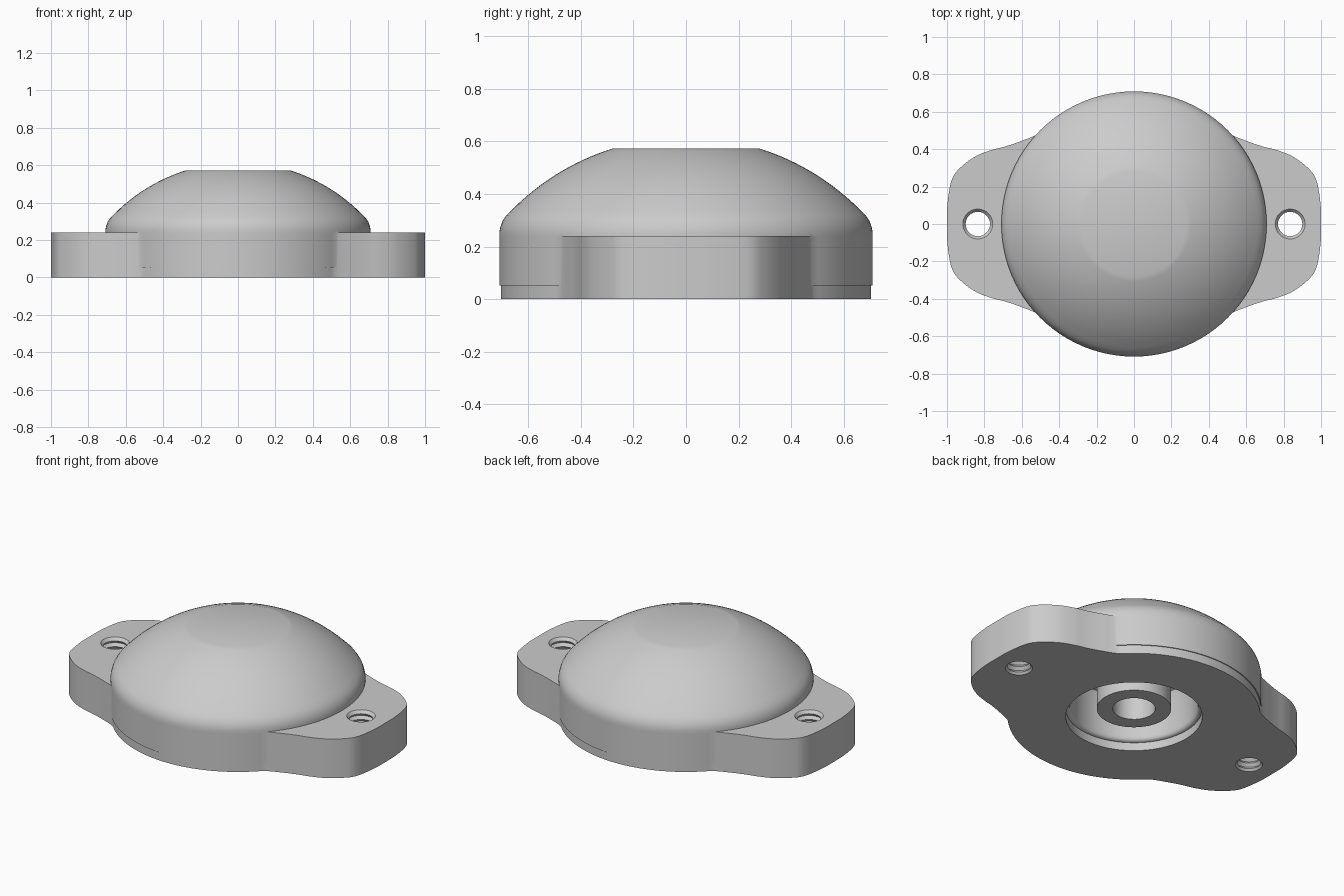
import bpy
import bmesh
from math import cos, sin, pi, radians, sqrt
from mathutils import Vector

if "Cube" in bpy.data.objects:
    bpy.data.objects.remove(bpy.data.objects["Cube"], do_unlink=True)

grey = bpy.data.materials.new("light_grey")
grey.use_nodes = True
colour = (0.6, 0.6, 0.6, 1)
grey.diffuse_color = colour
grey.node_tree.nodes["Principled BSDF"].inputs["Base Color"].default_value = colour


def finish(name, bm):
    bmesh.ops.recalc_face_normals(bm, faces=bm.faces)
    mesh = bpy.data.meshes.new(name)
    bm.to_mesh(mesh)
    bm.free()
    mesh.materials.append(grey)
    obj = bpy.data.objects.new(name, mesh)
    bpy.context.collection.objects.link(obj)
    return obj


def lathe(name, profile, steps, x=0):
    """Closed solid turned about a vertical axis; the profile ends lie on the axis."""
    bm = bmesh.new()
    verts = [bm.verts.new((r, 0, z)) for r, z in profile]
    edges = [bm.edges.new(pair) for pair in zip(verts, verts[1:])]
    bmesh.ops.spin(bm, geom=verts + edges, cent=(0, 0, 0), axis=(0, 0, 1),
                   angle=2 * pi, steps=steps, use_merge=True)
    bmesh.ops.remove_doubles(bm, verts=bm.verts, dist=1e-5)
    bmesh.ops.translate(bm, verts=bm.verts, vec=(x, 0, 0))
    return finish(name, bm)


def smooth_path(points, steps=7):
    """Catmull-Rom curve through the inner points."""
    p = [Vector(q) for q in points]
    path = []
    for a, b, c, d in zip(p, p[1:], p[2:], p[3:]):
        for i in range(steps):
            t = i / steps
            path.append(0.5 * (2 * b + (c - a) * t + (2 * a - 5 * b + 4 * c - d) * t * t
                               + (3 * b - a - 3 * c + d) * t ** 3))
    return path + [p[-2]]


def combine(target, other, operation):
    mod = target.modifiers.new(operation.lower(), 'BOOLEAN')
    mod.operation = operation
    mod.solver = 'EXACT'
    mod.object = other
    other.hide_render = True


# Base plate: round centre flowing into two mounting ears
R = 0.703
ear = smooth_path([(1, -0.1), (1, 0), (0.997, 0.11), (0.975, 0.235), (0.93, 0.3),
                   (0.85, 0.36), (0.77, 0.393), (0.69, 0.414), (0.61, 0.441),
                   (0.51, 0.484), (0.43, 0.556)])
arc = [Vector((R * cos(a), R * sin(a)))
       for a in (radians(43.5 + 46.5 * i / 24) for i in range(1, 25))]
quarter = ear + arc
half = quarter + [Vector((-v.x, v.y)) for v in reversed(quarter[:-1])]
outline = half + [Vector((v.x, -v.y)) for v in reversed(half[1:-1])]
bm = bmesh.new()
face = bm.faces.new([bm.verts.new((v.x, v.y, 0)) for v in outline])
top = bmesh.ops.extrude_face_region(bm, geom=[face])
bmesh.ops.translate(bm, vec=(0, 0, 0.24),
                    verts=[g for g in top["geom"] if isinstance(g, bmesh.types.BMVert)])
housing = finish("mounting_housing", bm)

# Dome: short cylinder, rounded shoulder, spherical cap with a flat top
SPHERE, CENTRE = 0.931, -0.316
cap = [(r, CENTRE + sqrt(SPHERE ** 2 - r * r))
       for r in (0.66 - 0.38 * i / 14 for i in range(15))]
shoulder = [(0.709, 0.255), (0.705, 0.275), (0.697, 0.297), (0.682, 0.319)]
dome = lathe("dome", [(0, 0.052), (0.709, 0.052), (0.709, 0.235)] + shoulder + cap
             + [(0, cap[-1][1])], 96)
combine(housing, dome, 'UNION')

# Underside cavity with a rounded lip, leaving a hollow central boss
cavity = lathe("cavity_cutter", [
    (0, -0.05), (0.38, -0.05), (0.38, 0.05), (0.372, 0.051), (0.363, 0.056),
    (0.357, 0.066), (0.355, 0.08), (0.355, 0.3), (0.345, 0.325), (0.32, 0.335),
    (0.207, 0.335), (0.207, 0.05), (0.118, 0.05), (0.118, 0.4), (0, 0.4)], 64)
combine(housing, cavity, 'DIFFERENCE')

# Threaded screw holes through both ears
PITCH = 0.035
thread = [(0.065 if i % 2 else 0.08, -0.04 + PITCH * i / 2) for i in range(19)]
thread = [(0, thread[0][1])] + thread + [(0, thread[-1][1])]
cutters = [lathe("screw_hole_cutter", thread, 32, x) for x in (-0.835, 0.835)]
for cutter in cutters:
    combine(housing, cutter, 'DIFFERENCE')

# Apply the cuts, remove the helpers and shade smooth
bpy.context.view_layer.update()
result = housing.evaluated_get(bpy.context.evaluated_depsgraph_get())
housing.data = bpy.data.meshes.new_from_object(result)
housing.modifiers.clear()
for helper in [dome, cavity] + cutters:
    bpy.data.objects.remove(helper, do_unlink=True)
housing.data.materials.clear()
housing.data.materials.append(grey)
for poly in housing.data.polygons:
    poly.material_index = 0
bpy.ops.object.select_all(action='DESELECT')
housing.select_set(True)
bpy.context.view_layer.objects.active = housing
bpy.ops.object.shade_smooth_by_angle(angle=radians(30))
